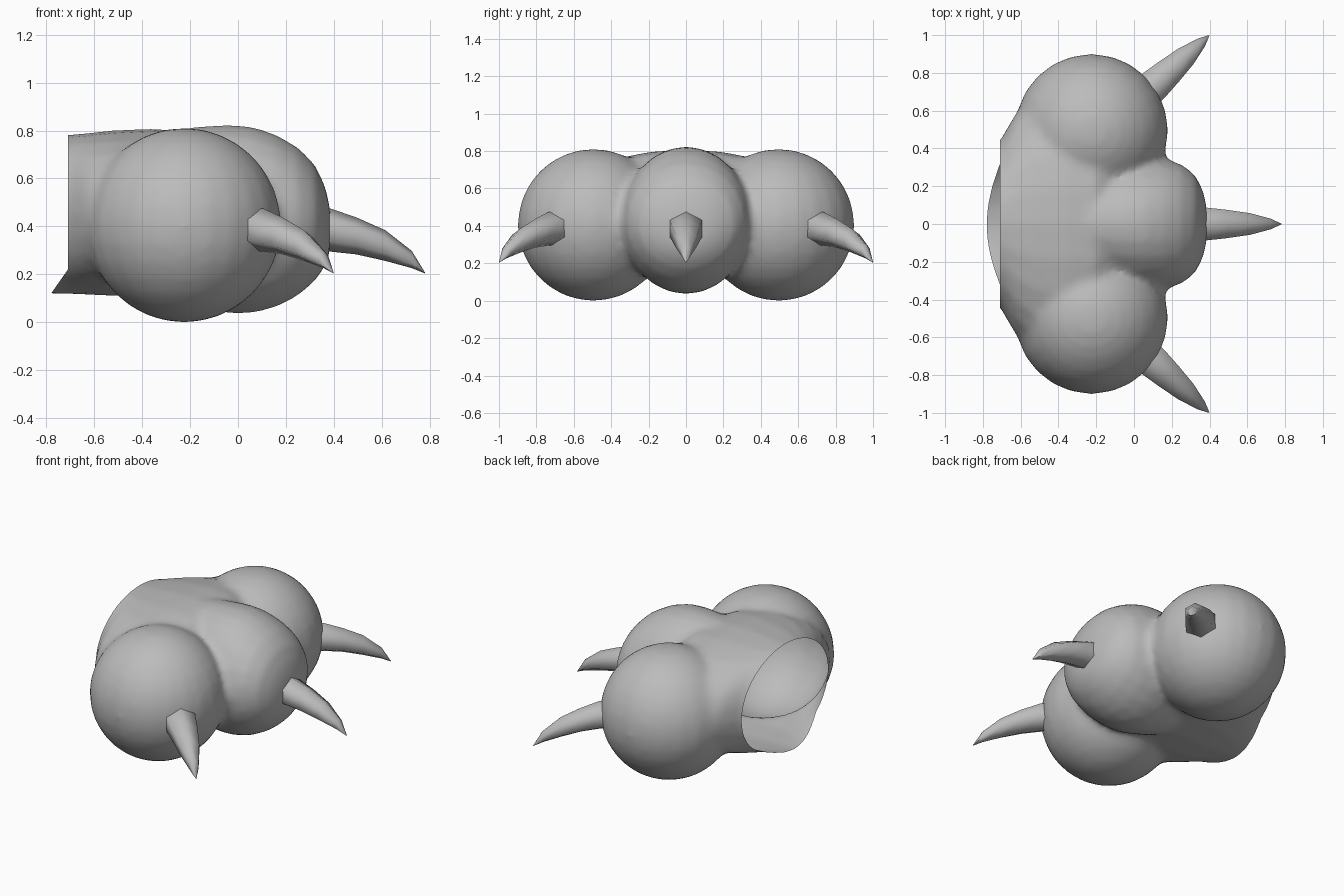
import bpy, bmesh
from math import pi, sin, cos, atan2, radians
from mathutils import Matrix, Vector

cube = bpy.data.objects.get("Cube")
if cube:
    bpy.data.objects.remove(cube, do_unlink=True)

# Single grey material
grey = bpy.data.materials.new("plain grey")
grey.use_nodes = True
colour = (0.5, 0.5, 0.5, 1)
grey.diffuse_color = colour
grey.node_tree.nodes["Principled BSDF"].inputs["Base Color"].default_value = colour


def finish(name, bm):
    bmesh.ops.recalc_face_normals(bm, faces=bm.faces[:])
    mesh = bpy.data.meshes.new(name)
    bm.to_mesh(mesh)
    bm.free()
    mesh.materials.append(grey)
    obj = bpy.data.objects.new(name, mesh)
    bpy.context.collection.objects.link(obj)
    return obj


def shade(obj, angle):
    bpy.ops.object.select_all(action='DESELECT')
    obj.select_set(True)
    bpy.context.view_layer.objects.active = obj
    bpy.ops.object.shade_smooth_by_angle(angle=radians(angle))


def loft(bm, rings, sides, matrix=Matrix()):
    """Skin elliptical rings (x, centre z, half width, half height) along x."""
    loops = []
    for x, cz, ry, rz in rings:
        angles = [2 * pi * i / sides for i in range(sides)]
        loops.append([bm.verts.new(matrix @ Vector((x, ry * sin(a), cz + rz * cos(a))))
                      for a in angles])
    for a, b in zip(loops, loops[1:]):
        for i in range(sides):
            j = (i + 1) % sides
            bm.faces.new((a[i], a[j], b[j], b[i]))
    bm.faces.new(loops[0])
    bm.faces.new(loops[-1])


body = bmesh.new()

# Palm, running past the wrist so that it can be cut
loft(body, [
    (-.86, .45, .33, .33), (-.71, .45, .44, .332), (-.63, .452, .58, .337),
    (-.53, .455, .68, .345), (-.36, .46, .75, .348), (-.2, .46, .68, .335),
    (-.05, .45, .44, .26)], 24)

# Middle toe
loft(body, [
    (-.4, .47, .22, .3), (-.2, .445, .3, .37), (-.04, .43, .342, .395),
    (.06, .427, .35, .39), (.16, .423, .345, .36), (.25, .42, .318, .31),
    (.32, .415, .265, .245), (.365, .4, .18, .165), (.385, .385, .09, .085)], 24)

# Outer toes
for side in (1, -1):
    bmesh.ops.create_uvsphere(body, u_segments=24, v_segments=16, radius=.406,
                              matrix=Matrix.Translation((-.225, side * .495, .405)))

# Fuse palm and toes into one softly blended skin
blob = finish("paw_body", body)
mod = blob.modifiers.new("fuse", 'REMESH')
mod.mode = 'VOXEL'
mod.voxel_size = .025
mod = blob.modifiers.new("soften", 'SMOOTH')
mod.iterations = 6
bpy.context.view_layer.update()
skin = bpy.data.meshes.new_from_object(
    blob.evaluated_get(bpy.context.evaluated_depsgraph_get()))
blob.modifiers.clear()

# Open the wrist: upright above, with the floor reaching back as a lip
cut = bmesh.new()
cut.from_mesh(skin)
corner = Vector((-.71, 0, .22))
planes = [Vector((-1, 0, 0)), Vector((-.1, 0, .07)).normalized()]
for normal in planes:
    bmesh.ops.bisect_plane(cut, geom=cut.verts[:] + cut.edges[:] + cut.faces[:],
                           plane_co=corner, plane_no=normal)
outside = [f for f in cut.faces
           if all((f.calc_center_median() - corner).dot(n) > 0 for n in planes)]
bmesh.ops.delete(cut, geom=outside, context='FACES')
cut.to_mesh(skin)
cut.free()
blob.data = skin
shade(blob, 60)

# Curved claws, drooping to a point
claw_rings = [(-.06, .385, .1, .09), (.02, .385, .1, .09), (.13, .36, .086, .077),
              (.25, .32, .066, .064), (.36, .262, .032, .036), (.415, .206, .002, .002)]


def claw(name, base, turn):
    bm = bmesh.new()
    loft(bm, claw_rings, 6, Matrix.Translation(base) @ Matrix.Rotation(turn, 4, 'Z'))
    shade(finish(name, bm), 70)


claw("middle_claw", (.365, 0, 0), 0)
for side, label in ((1, "left"), (-1, "right")):
    claw(label + "_claw", (.09, side * .72, 0), side * atan2(.28, .31))
